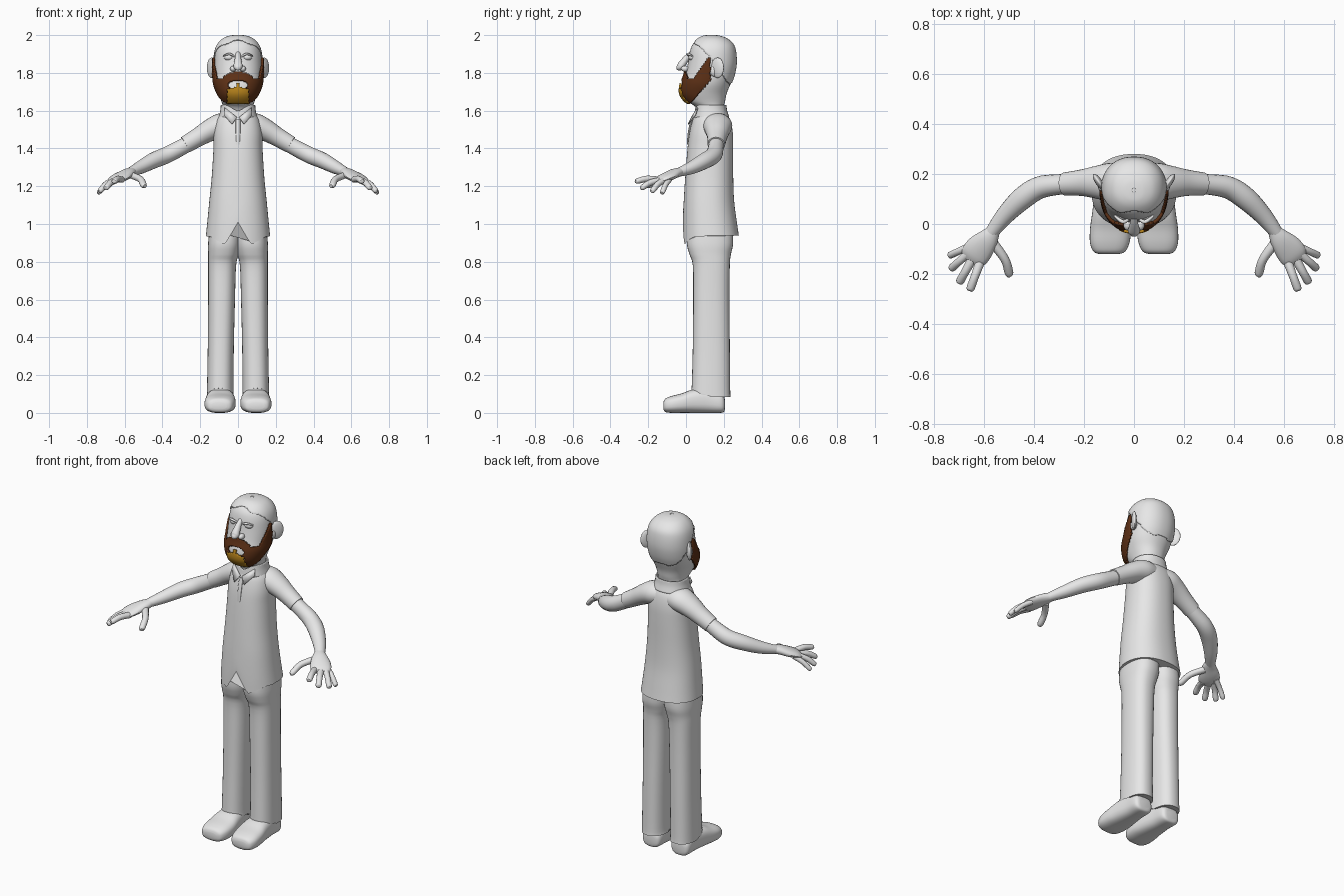
import bpy, bmesh, math
from mathutils import Vector

if "Cube" in bpy.data.objects:
    bpy.data.objects.remove(bpy.data.objects["Cube"])


def material(name, rgb):
    m = bpy.data.materials.new(name)
    m.diffuse_color = (*rgb, 1)
    m.use_nodes = True
    m.node_tree.nodes["Principled BSDF"].inputs["Base Color"].default_value = m.diffuse_color
    return m


GREY = material("plain_grey", (0.8, 0.8, 0.8))
BROWN = material("dark_brown", (0.11, 0.03, 0.008))
GOLD = material("golden_brown", (0.5, 0.24, 0.012))


def finish(name, bm, mat, thick=0):
    bmesh.ops.recalc_face_normals(bm, faces=bm.faces)
    me = bpy.data.meshes.new(name)
    bm.to_mesh(me)
    bm.free()
    me.materials.append(mat)
    ob = bpy.data.objects.new(name, me)
    bpy.context.collection.objects.link(ob)
    if thick:
        mod = ob.modifiers.new("thickness", 'SOLIDIFY')
        mod.thickness, mod.offset = thick, 0
    bpy.ops.object.select_all(action='DESELECT')
    ob.select_set(True)
    bpy.context.view_layer.objects.active = ob
    bpy.ops.object.shade_smooth_by_angle(angle=math.radians(45))
    return ob


def smooth_rows(rows, per):
    """Spline-interpolate rows of numbers."""
    out = []
    for i in range(len(rows) - 1):
        p = [rows[max(0, min(len(rows) - 1, i + k))] for k in (-1, 0, 1, 2)]
        for j in range(per):
            t = j / per
            out.append([b + 0.5 * t * (c - a + t * (2*a - 5*b + 4*c - d + t * (3*(b - c) + d - a)))
                        for a, b, c, d in zip(*p)])
    return out + [list(rows[-1])]


def skin(name, rings, mat, caps=True, keep=None, thick=0):
    bm = bmesh.new()
    vs = [[bm.verts.new(p) for p in r] for r in rings]
    n = len(vs[0])
    for a, b in zip(vs, vs[1:]):
        for i in range(n):
            j = (i + 1) % n
            q = (a[i], a[j], b[j], b[i])
            if keep and not keep(*(sum((v.co for v in q), Vector()) / 4)):
                continue
            bm.faces.new(q)
    if caps:
        bm.faces.new(vs[0])
        bm.faces.new(vs[-1])
    loose = [v for v in bm.verts if not v.link_faces]
    bmesh.ops.delete(bm, geom=loose, context='VERTS')
    return finish(name, bm, mat, thick)


def loft(name, rows, mat=GREY, n=32, per=4, power=2.2, axis='z', grow=0, warp=None, s=1, **kw):
    """Rows are (height, x0, x1, b0, b1); b is y, or z when lofting along y."""
    rings = []
    for h, x0, x1, b0, b1 in smooth_rows(rows, per):
        ring = []
        for i in range(n):
            c, d = math.cos(math.tau * i / n), math.sin(math.tau * i / n)
            c, d = (math.copysign(abs(v) ** (2 / power), v) for v in (c, d))
            x = (x0 + x1) / 2 + c * ((x1 - x0) / 2 + grow)
            b = (b0 + b1) / 2 + d * ((b1 - b0) / 2 + grow)
            p = Vector((s * x, b, h) if axis == 'z' else (s * x, h, b))
            ring.append(warp(p) if warp else p)
        rings.append(ring)
    return skin(name, rings, mat, **kw)


def tube(name, pts, s=1, n=16, per=4, mat=GREY):
    """Points are (x, y, z, half width, half thickness)."""
    rows = smooth_rows(pts, per)
    rings = []
    for i, r in enumerate(rows):
        c = Vector(r[:3])
        t = (Vector(rows[min(i + 1, len(rows) - 1)][:3]) - Vector(rows[max(i - 1, 0)][:3])).normalized()
        side = t.cross(Vector((0, 0, 1))).normalized() if abs(t.z) < 0.95 else Vector((1, 0, 0))
        up = side.cross(t)
        ring = []
        for k in range(n):
            a = math.tau * k / n
            p = c + side * math.cos(a) * r[3] + up * math.sin(a) * r[4]
            ring.append(Vector((s * p.x, p.y, p.z)))
        rings.append(ring)
    return skin(name, rings, mat)


def ball(name, loc, size, turn=0):
    bm = bmesh.new()
    bmesh.ops.create_uvsphere(bm, u_segments=20, v_segments=12, radius=1)
    ob = finish(name, bm, GREY)
    ob.location, ob.scale, ob.rotation_euler = loc, size, (0, 0, turn)


def sym(rows):
    return [(z, -w, w, f, b) for z, f, b, w in rows]


# Head and neck
HEAD = sym([(1.57, .075, .195, .075), (1.62, .05, .2, .08), (1.65, .005, .207, .088),
            (1.69, -.022, .215, .103), (1.74, -.02, .235, .12), (1.79, -.003, .253, .125),
            (1.85, .01, .263, .126), (1.91, .02, .26, .12), (1.95, .035, .247, .105),
            (1.98, .065, .215, .077), (1.995, .095, .175, .04), (1.999, .13, .14, .004)])
loft("head", HEAD, n=48)

# Hair cap, a slight step over the scalp
loft("hair_cap", HEAD, n=96, per=8, grow=.004, caps=False, thick=.004,
     keep=lambda x, y, z: z > 1.962 + .012 * math.cos(x * 40) - max(0, y - .06) * 1.25)


# Beard, moustache and goatee
def chin_patch(x, y, z):
    a = abs(x)
    return y < .05 and z > 1.642 and (a < .055 and z < 1.718 - .3 * a + .01 or a < .014 - (z - 1.72) * .4 and z < 1.748)


def beard_area(x, y, z):
    a = abs(x)
    if z < 1.642 or z > 1.88 or y > .13 - max(0, 1.76 - z) * .9 or chin_patch(x, y, z):
        return False
    if (x / .052) ** 2 + ((z - 1.735) / .027) ** 2 < 1:
        return False
    if z < 1.768 - .1 * max(0, .09 - a):
        return True
    moustache = a < .075 and z < 1.808 - (a / .075) ** 2 * .03 and y < .06
    return moustache or y > .05 + (z - 1.78) * .65


loft("beard", HEAD, BROWN, n=128, per=10, grow=.006, caps=False, thick=.012, keep=beard_area)
loft("goatee", HEAD, GOLD, n=128, per=10, grow=.009, caps=False, thick=.012, keep=chin_patch)

# Nose
tube("nose", [(0, .03, 1.905, .012, .012), (0, .005, 1.88, .016, .016), (0, -.018, 1.85, .022, .02),
              (0, -.03, 1.833, .024, .02), (0, -.045, 1.824, .014, .012), (0, -.05, 1.822, .003, .003)])

for s, side in ((1, "left"), (-1, "right")):
    # Face details and ears
    ball(side + "_nostril", (s * .026, -.004, 1.822), (.016, .022, .016))
    ball(side + "_eye", (s * .048, .035, 1.882), (.027, .022, .018))
    tube(side + "_eyelid", [(.02, .02, 1.887, .005, .005), (.045, .009, 1.9, .008, .006),
                            (.078, .033, 1.89, .004, .004)], s)
    ball(side + "_ear", (s * .14, .167, 1.827), (.014, .04, .054), s * -.6)
    ball(side + "_ear_lobe", (s * .128, .15, 1.81), (.016, .022, .03))

    # Sleeve and arm
    tube(side + "_sleeve", [(.03, .165, 1.525, .07, .06), (.09, .167, 1.52, .078, .066),
                            (.15, .167, 1.495, .066, .058), (.21, .165, 1.46, .053, .05),
                            (.278, .16, 1.42, .046, .046)], s, n=24)
    tube(side + "_arm", [(.22, .162, 1.45, .04, .04), (.3, .158, 1.405, .041, .042),
                         (.38, .145, 1.364, .045, .044), (.45, .1, 1.335, .045, .042),
                         (.52, .03, 1.298, .036, .034), (.57, -.035, 1.275, .027, .024)], s, n=20)

    # Hand
    tube(side + "_palm", [(.56, -.025, 1.278, .026, .023), (.585, -.06, 1.268, .043, .025),
                          (.615, -.095, 1.252, .056, .024), (.64, -.128, 1.238, .056, .019),
                          (.655, -.148, 1.228, .042, .01)], s)
    for finger, (x0, y0, z0), (x1, y1, z1), r in (
            ("little", (.655, -.088, 1.235), (.742, -.128, 1.163), .014),
            ("ring", (.665, -.118, 1.232), (.735, -.182, 1.172), .0155),
            ("middle", (.65, -.145, 1.23), (.701, -.238, 1.19), .0165),
            ("index", (.615, -.15, 1.235), (.658, -.268, 1.227), .0165),
            ("thumb", (.565, -.075, 1.258), (.493, -.208, 1.2), .0175)):
        bend = .025 if finger == "thumb" else 0
        tube(f"{side}_{finger}_finger", [
            (x0, y0, z0, r * 1.15, r), (x0*.5 + x1*.5 - bend * .5, y0*.5 + y1*.5, z0*.5 + z1*.5 + .008, r, r),
            (x0*.1 + x1*.9, y0*.1 + y1*.9, z0*.1 + z1*.9, r, r * .9),
            (x1, y1, z1, r * .6, r * .5)], s, n=12)

    # Trouser leg
    loft(side + "_trouser_leg", [
        (.085, .022, .165, .028, .236), (.13, .024, .164, .03, .234), (.35, .022, .16, .036, .232),
        (.6, .016, .158, .038, .23), (.78, .01, .158, .036, .232), (.84, -.004, .158, .018, .238),
        (.9, -.015, .158, .004, .25), (1.0, -.02, .148, .01, .245)], s=s, power=2.4,
        warp=lambda p: p + Vector((0, 0, .045 * max(0, 1 - (p.y - .03) / .1) * (p.z < .09))))

    # Shoe
    loft(side + "_shoe", [
        (-.12, .06, .14, .02, .055), (-.11, .035, .162, .005, .075), (-.075, .018, .176, 0, .09),
        (-.02, .012, .176, 0, .104), (.04, .018, .168, 0, .125), (.12, .03, .158, 0, .13),
        (.18, .035, .155, 0, .11), (.2, .045, .145, .005, .09), (.206, .06, .13, .02, .07)],
        axis='y', s=s, power=2.7)

    # Collar flap
    bm = bmesh.new()
    vs = [bm.verts.new((s * x, y, z)) for x, y, z in (
        (.006, .03, 1.565), (.07, .062, 1.615), (.075, .05, 1.578), (.032, .012, 1.528))]
    bm.faces.new(vs)
    finish(side + "_collar_flap", bm, GREY, .006)


# Shirt with a pointed, notched front hem
def hem(p):
    if p.z < 1.12:
        a = abs(p.x)
        low = .938
        if p.y < .1:
            low = 1.01 - a / .07 * .12 if a < .07 else .89 + min(1, (a - .07) / .08) * .045
        p.z = 1.12 + (p.z - 1.12) * (1.12 - low) / (1.12 - .93)
    return p


loft("shirt", sym([(.93, -.016, .28, .17), (1.0, -.016, .27, .163), (1.12, -.012, .255, .152),
                   (1.25, -.004, .25, .139), (1.4, .008, .25, .13), (1.48, .018, .248, .128),
                   (1.54, .032, .238, .117), (1.575, .045, .222, .098), (1.6, .055, .21, .075)]),
     n=64, power=2.3, warp=hem)

# Collar band
loft("collar", sym([(1.565, .04, .225, .098), (1.6, .046, .214, .09), (1.63, .05, .21, .087)]),
     caps=False, thick=.008,
     warp=lambda p: p - Vector((0, 0, .035 * max(0, 1 - abs(p.x) / .06) * (p.y < .1))))

# Button placket
tube("button_placket", [(0, .03, 1.555, .012, .006), (0, .015, 1.48, .012, .006), (0, .008, 1.42, .008, .003)])
